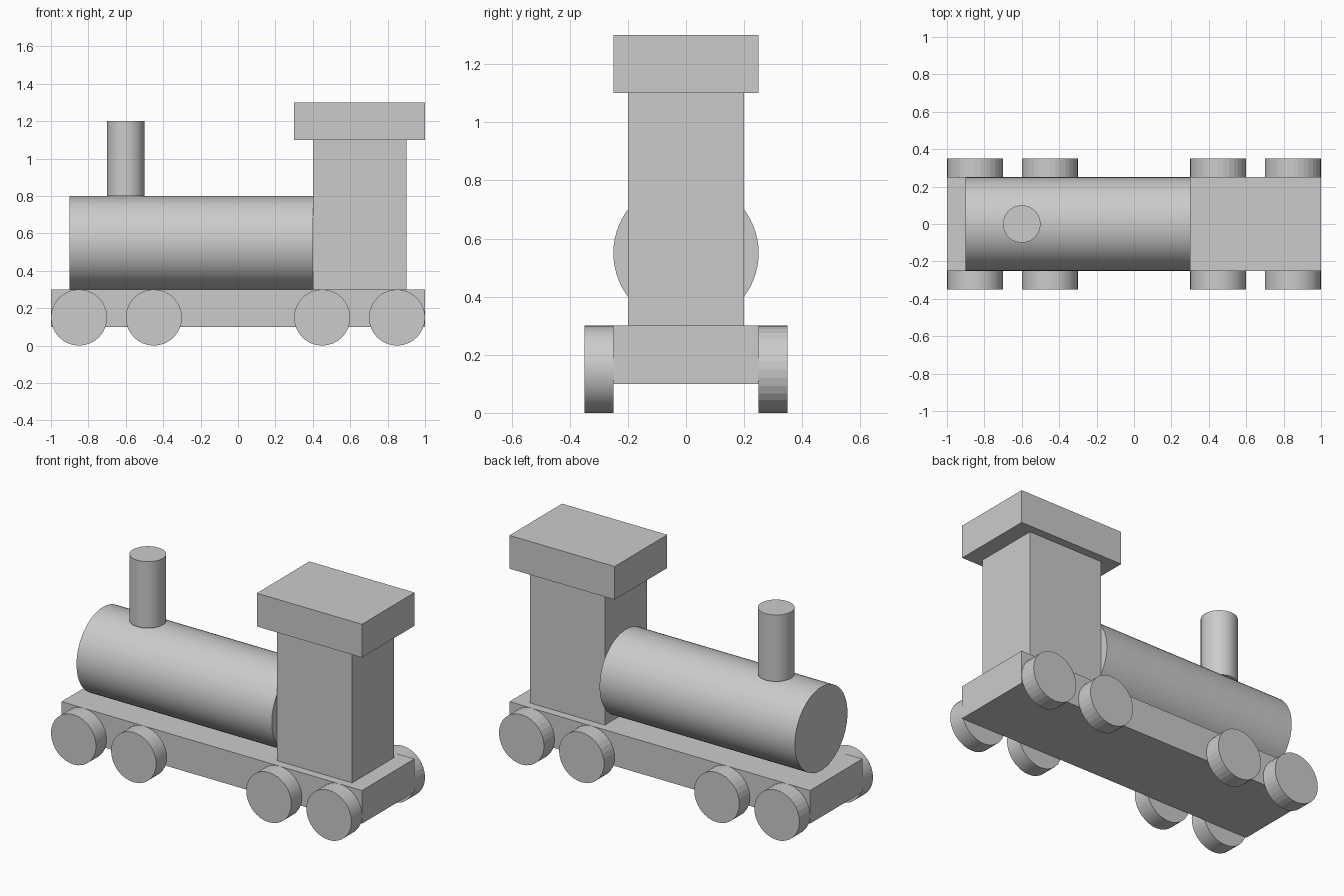
import bpy
from math import pi, radians

if "Cube" in bpy.data.objects:
    bpy.data.objects.remove(bpy.data.objects["Cube"])


def box(name, x, y, z):
    """Box from (min, max) ranges on each axis."""
    bpy.ops.mesh.primitive_cube_add(size=1, location=[sum(r) / 2 for r in (x, y, z)])
    ob = bpy.context.object
    ob.name = name
    ob.scale = [r[1] - r[0] for r in (x, y, z)]
    bpy.ops.object.transform_apply(location=False, rotation=False, scale=True)
    return ob


def cylinder(name, radius, depth, loc, rot=(0, 0, 0), sides=64, smooth=True):
    bpy.ops.mesh.primitive_cylinder_add(vertices=sides, radius=radius, depth=depth,
                                        location=loc, rotation=rot)
    ob = bpy.context.object
    ob.name = name
    if smooth:
        bpy.ops.object.shade_smooth_by_angle(angle=radians(30))
    return ob


# Chassis
box("chassis", (-1, 1), (-0.25, 0.25), (0.1, 0.3))

# Boiler and the chimney standing on its crest
cylinder("boiler", 0.25, 1.3, (-0.25, 0, 0.55), (0, pi / 2, 0))
cylinder("chimney", 0.1, 0.4, (-0.6, 0, 1.0))

# Cab in two side-by-side halves, with an overhanging roof
box("cab_front_half", (0.4, 0.9), (-0.2, 0), (0.3, 1.1))
box("cab_back_half", (0.4, 0.9), (0, 0.2), (0.3, 1.1))
box("cab_roof", (0.3, 1), (-0.25, 0.25), (1.1, 1.3))

# Four wheels per side; the back row is faceted
for side, label in ((-1, "front"), (1, "back")):
    for i, x in enumerate((-0.85, -0.45, 0.45, 0.85), 1):
        cylinder(f"{label}_wheel_{i}", 0.15, 0.1, (x, side * 0.3, 0.15),
                 (pi / 2, 0, 0), sides=32, smooth=side < 0)
